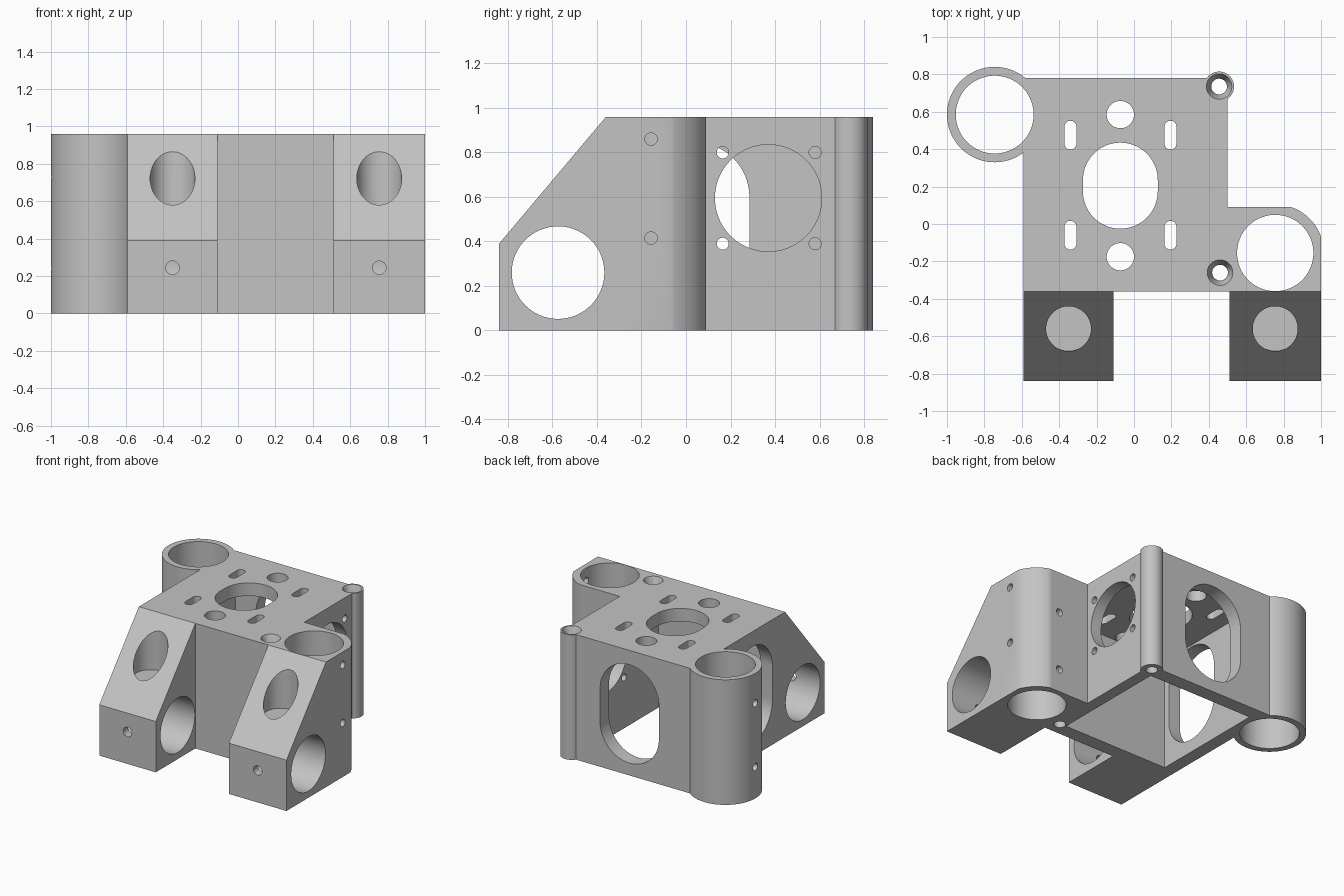
import bpy
import bmesh
import math
from mathutils import Vector

if "Cube" in bpy.data.objects:
    bpy.data.objects.remove(bpy.data.objects["Cube"], do_unlink=True)

HEIGHT = 0.96

grey = bpy.data.materials.new("machined_grey")
grey.use_nodes = True
grey.diffuse_color = (0.55, 0.55, 0.55, 1)
grey.node_tree.nodes["Principled BSDF"].inputs["Base Color"].default_value = grey.diffuse_color


def make_object(name, bm):
    bmesh.ops.recalc_face_normals(bm, faces=bm.faces)
    mesh = bpy.data.meshes.new(name)
    bm.to_mesh(mesh)
    bm.free()
    mesh.materials.append(grey)
    obj = bpy.data.objects.new(name, mesh)
    bpy.context.scene.collection.objects.link(obj)
    return obj


def prism(name, profile, axis, start, end):
    """Extrude a 2D profile along an axis: X uses (y, z), Y uses (x, z), Z uses (x, y)."""
    place = {"X": lambda u, v, w: (w, u, v),
             "Y": lambda u, v, w: (u, w, v),
             "Z": lambda u, v, w: (u, v, w)}[axis]
    bm = bmesh.new()
    face = bm.faces.new([bm.verts.new(place(u, v, start)) for u, v in profile])
    moved = bmesh.ops.extrude_face_region(bm, geom=[face])["geom"]
    shift = Vector(place(0, 0, end - start))
    bmesh.ops.translate(bm, vec=shift, verts=[g for g in moved if isinstance(g, bmesh.types.BMVert)])
    return make_object(name, bm)


def rect(u0, u1, v0, v1):
    return [(u0, v0), (u1, v0), (u1, v1), (u0, v1)]


def circle(u, v, r, n=64):
    return [(u + r * math.cos(math.tau * i / n), v + r * math.sin(math.tau * i / n)) for i in range(n)]


def slot(u, v0, v1, r, n=32):
    """Upright slot with round ends centred at v0 and v1."""
    top = [(u + r * math.cos(math.pi * i / n), v1 + r * math.sin(math.pi * i / n)) for i in range(n + 1)]
    low = [(u - r * math.cos(math.pi * i / n), v0 - r * math.sin(math.pi * i / n)) for i in range(n + 1)]
    return top + low


def countersink(x, y):
    bm = bmesh.new()
    bmesh.ops.create_cone(bm, cap_ends=True, segments=48, radius1=0.042, radius2=0.072, depth=0.08)
    bmesh.ops.translate(bm, vec=(x, y, HEIGHT - 0.03), verts=bm.verts)
    return make_object("countersink_cutter", bm)


# Main block
body = prism("bracket_body", rect(-0.59, 0.5, -0.36, 0.78), "Z", 0, HEIGHT)
solids, cutters = [], []


def add(*args):
    solids.append(prism(*args))


def cut(profile, axis, start, end):
    cutters.append(prism("cutter", profile, axis, start, end))


# Sloped rod arms on the front
arm = [(-0.84, 0), (-0.3, 0), (-0.3, HEIGHT), (-0.36, HEIGHT), (-0.84, 0.39)]
for x0, x1 in ((-0.59, -0.11), (0.51, 1.0)):
    add("arm", arm, "X", x0, x1)

# Left rod sleeve, rear screw post
add("rod_sleeve", circle(-0.745, 0.585, 0.255, 96), "Z", 0, HEIGHT)
add("screw_post", circle(0.455, 0.735, 0.08), "Z", 0, HEIGHT)

# Right wing with its rounded outer corner
corner = []
for i in range(17):
    a = math.radians(20 + 55 * i / 16)
    corner.append((0.755 + 0.26 * math.cos(a), -0.155 + 0.26 * math.sin(a)))
corner = [(min(x, 1.0), min(y, 0.09)) for x, y in corner]
add("wing", [(0.45, -0.36), (1.0, -0.36)] + corner + [(0.45, 0.09)], "Z", 0, HEIGHT)

# Hollow underside
cut(rect(-0.49, 0.41, -0.25, 0.67), "Z", -0.1, HEIGHT - 0.1)

# Upright rod bores
cut(circle(-0.745, 0.585, 0.208, 96), "Z", -0.1, 1.1)
cut(circle(0.755, -0.155, 0.204, 96), "Z", -0.1, 1.1)

# Arm bores, sloped-face pockets and front set screws
for x0, x1, xc in ((-0.7, 0.0, -0.35), (0.4, 1.1, 0.755)):
    cut(circle(-0.575, 0.26, 0.208, 96), "X", x0, x1)
    cut(circle(xc, -0.56, 0.12), "Z", 0.56, 1.1)
    cut(circle(xc, 0.245, 0.036, 32), "Y", -0.9, -0.6)

# Top plate openings
cut(slot(-0.073, 0.175, 0.235, 0.2), "Z", 0.7, 1.1)
for y in (0.585, -0.175):
    cut(circle(-0.073, y, 0.073), "Z", 0.7, 1.1)
for x in (-0.34, 0.195):
    for y in (0.475, -0.06):
        cut(slot(x, y - 0.045, y + 0.045, 0.032, 16), "Z", 0.7, 1.1)

# Countersunk screw holes
for x, y in ((0.455, 0.735), (0.46, -0.26)):
    cut(circle(x, y, 0.042, 48), "Z", -0.1, 1.1)
    cutters.append(countersink(x, y))

# Motor opening and its four screws in the right wall
cut(circle(0.37, 0.595, 0.24, 96), "X", 0.3, 0.6)
for y in (0.165, 0.58):
    for z in (0.39, 0.8):
        cut(circle(y, z, 0.027, 32), "X", 0.3, 0.6)

# Large slots in the left and back walls
cut(slot(0.04, 0.345, 0.6, 0.245), "X", -0.7, -0.4)
cut(slot(-0.066, 0.345, 0.6, 0.25), "Y", 0.6, 0.9)

# Set screw holes into the upright bores
for z in (0.415, 0.86):
    cut(circle(-0.157, z, 0.028, 32), "X", 0.85, 1.1)
for z in (0.18, 0.64):
    cut(circle(0.755, z, 0.028, 32), "Y", -0.05, 0.2)
for z in (0.24, 0.73):
    cut(circle(0.585, z, 0.028, 32), "X", -1.1, -0.85)

# Combine everything into one casting
for tool, operation in [(s, "UNION") for s in solids] + [(c, "DIFFERENCE") for c in cutters]:
    tool.hide_render = True
    mod = body.modifiers.new(operation.lower(), "BOOLEAN")
    mod.operation = operation
    mod.solver = "EXACT"
    mod.object = tool

bpy.context.view_layer.update()
evaluated = body.evaluated_get(bpy.context.evaluated_depsgraph_get())
result = bpy.data.meshes.new_from_object(evaluated)
body.modifiers.clear()
body.data = result
for tool in solids + cutters:
    bpy.data.objects.remove(tool, do_unlink=True)

# One material, crisp edges with smooth bores
result.materials.clear()
result.materials.append(grey)
for poly in result.polygons:
    poly.material_index = 0
    poly.use_smooth = True
result.set_sharp_from_angle(angle=math.radians(30))
